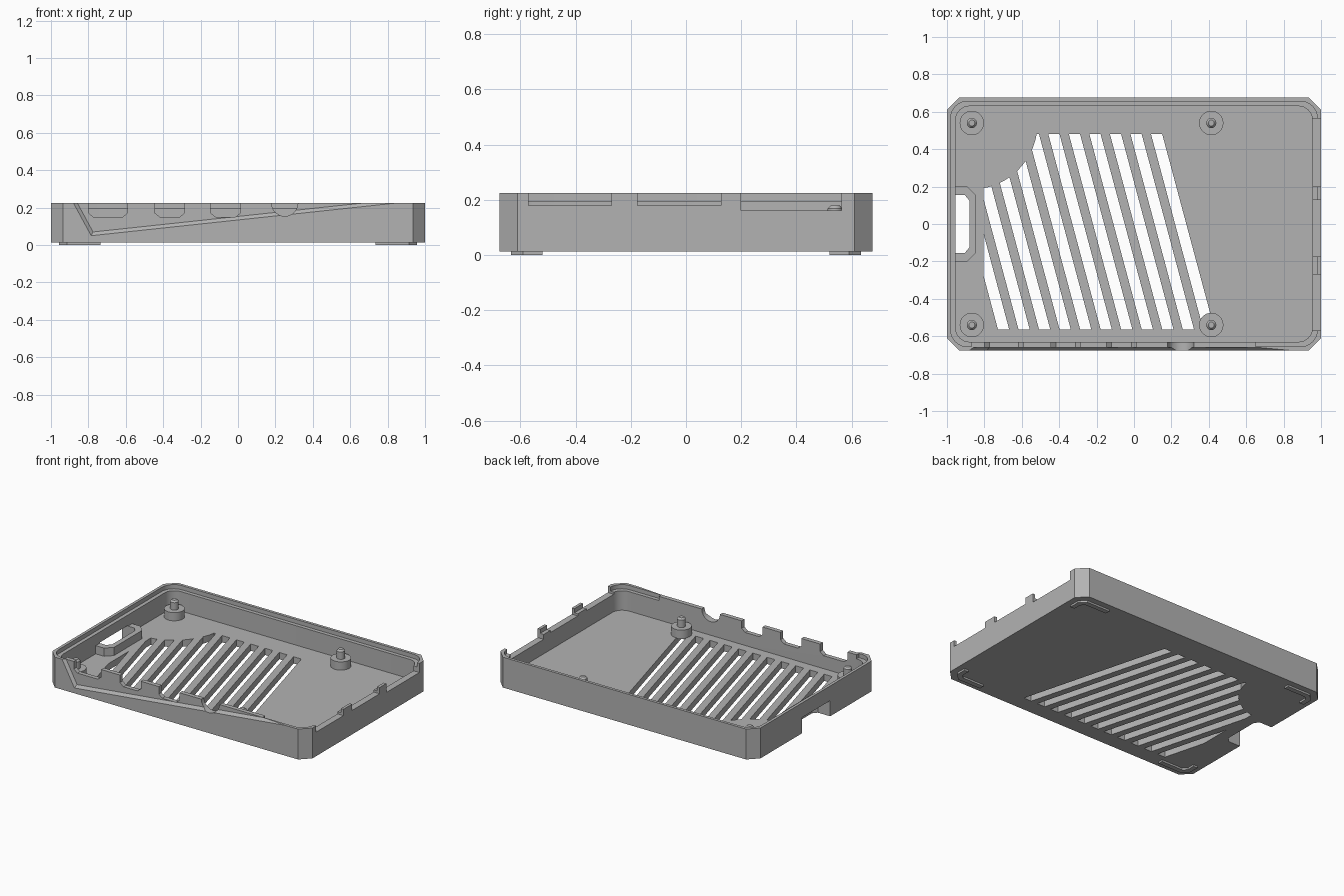
import bpy, math

if "Cube" in bpy.data.objects:
    bpy.data.objects.remove(bpy.data.objects["Cube"], do_unlink=True)

import bmesh

grey = bpy.data.materials.new("mid grey plastic")
grey.use_nodes = True
grey.diffuse_color = (0.45, 0.45, 0.45, 1)
grey.node_tree.nodes["Principled BSDF"].inputs["Base Color"].default_value = (0.45, 0.45, 0.45, 1)

HX, HY = 1.0, 0.676           # half size of the tray
BASE, FLOOR, STEP, TOP = 0.013, 0.06, 0.195, 0.224
WALL, LIP = 0.046, 0.02


def loft(name, *loops):
    """Closed solid through matching loops of 3D points."""
    bm = bmesh.new()
    rings = [[bm.verts.new(p) for p in loop] for loop in loops]
    bm.faces.new(rings[0])
    bm.faces.new(rings[-1])
    for a, b in zip(rings, rings[1:]):
        for i in range(len(a)):
            j = (i + 1) % len(a)
            bm.faces.new((a[i], a[j], b[j], b[i]))
    bmesh.ops.recalc_face_normals(bm, faces=bm.faces)
    mesh = bpy.data.meshes.new(name)
    bm.to_mesh(mesh)
    bm.free()
    mesh.materials.append(grey)
    obj = bpy.data.objects.new(name, mesh)
    bpy.context.collection.objects.link(obj)
    return obj


def prism_z(name, pts, lo, hi):
    return loft(name, *[[(x, y, z) for x, y in pts] for z in (lo, hi)])


def prism_y(name, pts, lo, hi):
    return loft(name, *[[(x, y, z) for x, z in pts] for y in (lo, hi)])


def rect(x0, x1, y0, y1):
    return [(x0, y0), (x1, y0), (x1, y1), (x0, y1)]


def circle(cx, cy, r, n=32):
    return [(cx + r * math.cos(math.tau * i / n), cy + r * math.sin(math.tau * i / n)) for i in range(n)]


def rounded(inset, r, n=8):
    """Rounded rectangle set in from the tray's outline."""
    pts = []
    for q, (sx, sy) in enumerate(((1, 1), (-1, 1), (-1, -1), (1, -1))):
        for i in range(n + 1):
            a = math.pi / 2 * (q + i / n)
            pts.append((sx * (HX - inset - r) + r * math.cos(a), sy * (HY - inset - r) + r * math.sin(a)))
    return pts


def combine(obj, tool, operation="DIFFERENCE"):
    mod = obj.modifiers.new("cut", "BOOLEAN")
    mod.operation, mod.solver, mod.object = operation, "EXACT", tool
    bpy.context.view_layer.objects.active = obj
    bpy.ops.object.modifier_apply(modifier=mod.name)
    bpy.data.objects.remove(tool, do_unlink=True)


# Tray with chamfered corners
c = 0.065
outline = [(HX - c, -HY), (HX, c - HY), (HX, HY - c), (HX - c, HY),
           (c - HX, HY), (-HX, HY - c), (-HX, c - HY), (c - HX, -HY)]
tray = prism_z("tray", outline, BASE, TOP)

# Hollow, and a stepped rim that skips the front port wall
combine(tray, prism_z("hollow", rounded(WALL, 0.075), FLOOR, 0.4))
rim = prism_z("rim_step", rounded(LIP, 0.09), STEP, 0.4)
combine(rim, prism_z("port_wall", rect(-0.87, 0.65, -0.8, WALL - HY), 0.1, 0.5))
combine(tray, rim)

# Card slot: raised frame, then an opening through floor and side wall
frame = [(-0.97, -0.2), (-0.89, -0.2), (-0.845, -0.155), (-0.845, 0.155), (-0.89, 0.2), (-0.97, 0.2)]
combine(tray, prism_z("card_frame", frame, 0.04, 0.117), "UNION")
opening = [(-1.1, -0.155), (-0.905, -0.155), (-0.88, -0.125), (-0.88, 0.125), (-0.905, 0.155), (-1.1, 0.155)]
combine(tray, prism_z("card_opening", opening, -0.1, 0.122))

# Slanted vents, limited to a window that curves round the back right post
slope = math.tan(math.radians(15))
y0, y1 = -0.6, 0.6
vents = []
for k in range(11):
    x = 0.401 - 0.1098 * k
    a, b = x - slope * (y0 + 0.565), x - slope * (y1 + 0.565)
    vents.append([(a - 0.03, y0), (a + 0.03, y0), (b + 0.03, y1), (b - 0.03, y1)])
for pts in vents:
    vent = prism_z("vent", pts, -0.1, 0.1)
    combine(vent, prism_z("vent_window", rect(-0.805, 0.6, -0.565, 0.48), -0.2, 0.2), "INTERSECT")
    combine(vent, prism_z("vent_curve", circle(-0.87, 0.54, 0.355, 48), -0.3, 0.3))
    combine(tray, vent)

# Wedge-shaped recess with bevelled edges on the front
def wedge(y, tip_x, tip_z):
    rise = 0.3 - tip_z
    return [(tip_x, y, tip_z), (tip_x + 9.34 * rise, y, 0.3), (tip_x - 0.543 * rise, y, 0.3)]


combine(tray, loft("front_recess", wedge(-0.692, -0.795, 0.03), wedge(-0.66, -0.775, 0.07)))

# Front port notches
for x0, x1 in ((-0.8, -0.59), (-0.445, -0.285), (-0.147, 0.013)):
    notch = [(x0, 0.4), (x0, 0.172), (x0 + 0.027, 0.15), (x1 - 0.027, 0.15), (x1, 0.172), (x1, 0.4)]
    combine(tray, prism_y("port_notch", notch, -0.8, -0.6))
combine(tray, prism_y("round_notch", circle(0.25, 0.224, 0.07, 24), -0.8, -0.6))

# Notches on the far end
for ya, yb, z in ((-0.57, -0.27, 0.18), (-0.175, 0.127, 0.18), (0.2, 0.564, 0.161)):
    combine(tray, prism_z("end_notch", rect(0.9, 1.1, ya, yb), z, 0.4))

# Board posts with chamfered pins
def ring(cx, cy, r, z):
    return [(x, y, z) for x, y in circle(cx, cy, r)]


for end, px in (("right", -0.867), ("left", 0.413)):
    for side, py in (("front", -0.54), ("back", 0.54)):
        post = loft(f"{side}_{end}_post", ring(px, py, 0.065, FLOOR - 0.005), ring(px, py, 0.065, 0.117),
                    ring(px, py, 0.027, 0.117), ring(px, py, 0.027, 0.168), ring(px, py, 0.016, 0.18))
        bpy.ops.object.select_all(action="DESELECT")
        post.select_set(True)
        bpy.context.view_layer.objects.active = post
        bpy.ops.object.shade_smooth_by_angle()

# Corner feet
foot = [(0.735, 0.634), (0.915, 0.634), (0.958, 0.59), (0.958, 0.52),
        (0.925, 0.52), (0.925, 0.575), (0.9, 0.6), (0.735, 0.6)]
for end, sx in (("right", -1), ("left", 1)):
    for side, sy in (("front", -1), ("back", 1)):
        prism_z(f"{side}_{end}_foot", [(sx * x, sy * y) for x, y in foot], 0, BASE + 0.002)

bpy.ops.object.select_all(action="DESELECT")
tray.select_set(True)
bpy.context.view_layer.objects.active = tray
bpy.ops.object.shade_smooth_by_angle()
